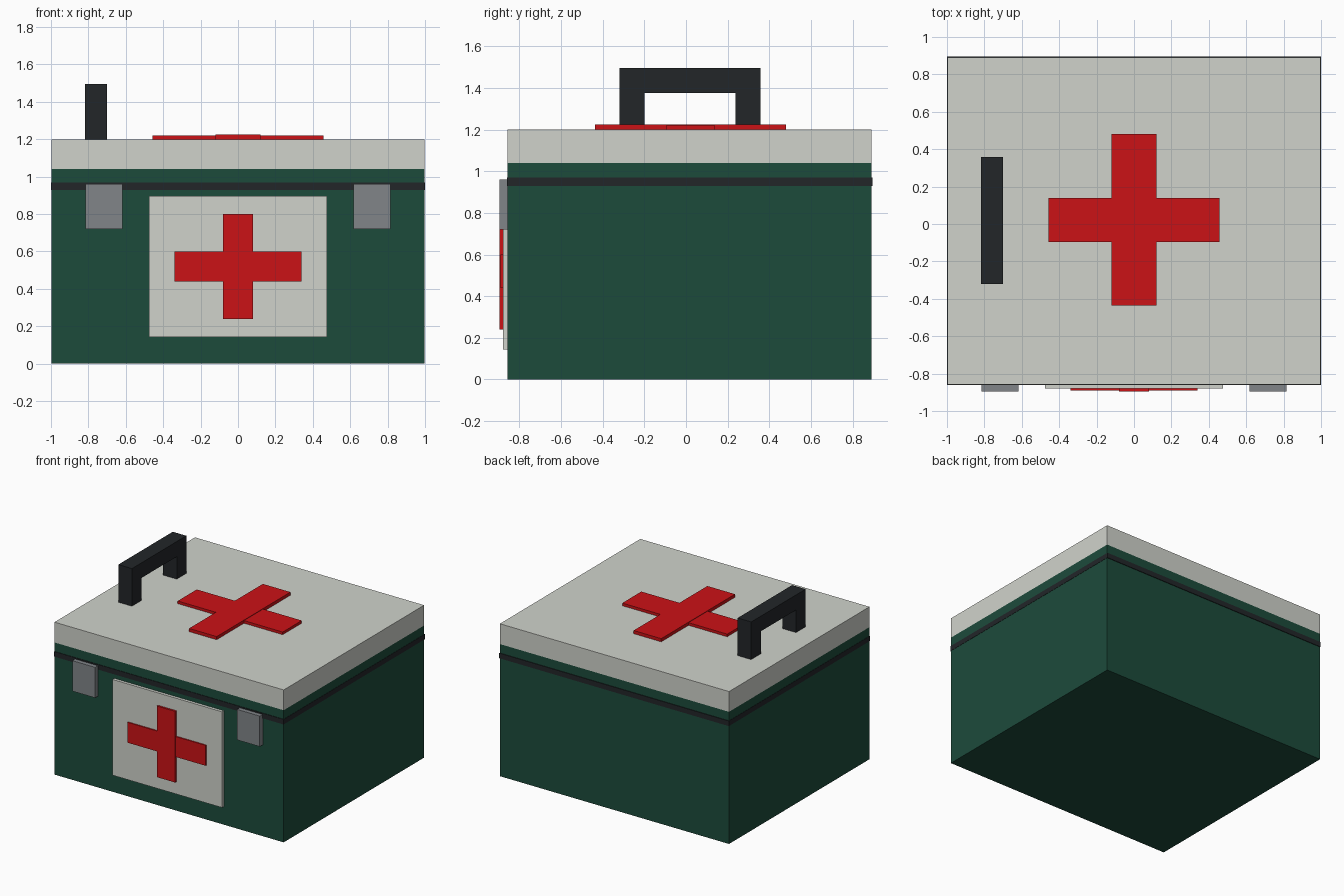
import bpy
import bmesh

if "Cube" in bpy.data.objects:
    bpy.data.objects.remove(bpy.data.objects["Cube"])


def material(name, r, g, b):
    m = bpy.data.materials.new(name)
    m.diffuse_color = (r, g, b, 1)
    m.use_nodes = True
    m.node_tree.nodes["Principled BSDF"].inputs["Base Color"].default_value = m.diffuse_color
    return m


GREEN = material("green", 0.012, 0.07, 0.044)
CREAM = material("off_white", 0.63, 0.65, 0.60)
RED = material("red", 0.60, 0.006, 0.008)
BLACK = material("black", 0.016, 0.019, 0.022)
STEEL = material("steel", 0.22, 0.235, 0.25)


def finish(name, bm, mat):
    bmesh.ops.recalc_face_normals(bm, faces=bm.faces)
    mesh = bpy.data.meshes.new(name)
    bm.to_mesh(mesh)
    bm.free()
    mesh.materials.append(mat)
    ob = bpy.data.objects.new(name, mesh)
    bpy.context.collection.objects.link(ob)
    return ob


def box(name, x, y, z, mat):
    """Box from (min, max) ranges on each axis."""
    bm = bmesh.new()
    bmesh.ops.create_cube(bm, size=1)
    for v in bm.verts:
        v.co = [r[0] + (c + 0.5) * (r[1] - r[0]) for c, r in zip(v.co, (x, y, z))]
    return finish(name, bm, mat)


# Case body, lid and dark seam band
box("case_body", (-0.998, 0.998), (-0.857, 0.89), (0, 1.04), GREEN)
box("lid", (-0.998, 0.998), (-0.857, 0.89), (1.04, 1.2), CREAM)
box("seam_band", (-1, 1), (-0.861, 0.895), (0.93, 0.97), BLACK)

# Front panel with its cross (upright bar slightly proud)
box("front_panel", (-0.477, 0.477), (-0.88, -0.85), (0.143, 0.897), CREAM)
box("front_cross_bar", (-0.34, 0.34), (-0.89, -0.875), (0.44, 0.60), RED)
box("front_cross_upright", (-0.08, 0.08), (-0.895, -0.875), (0.24, 0.80), RED)

# Lid cross
box("lid_cross_bar", (-0.457, 0.457), (-0.097, 0.14), (1.195, 1.221), RED)
box("lid_cross_upright", (-0.12, 0.12), (-0.437, 0.48), (1.195, 1.225), RED)

# Latches on both sides of the front
for side, x in (("left", -0.717), ("right", 0.717)):
    box("latch_" + side, (x - 0.099, x + 0.099), (-0.895, -0.85), (0.72, 0.96), STEEL)

# Handle: arch profile in the yz plane extruded along x
profile = [(-0.32, 1.195), (-0.32, 1.496), (0.357, 1.496), (0.357, 1.195),
           (0.238, 1.195), (0.238, 1.377), (-0.20, 1.377), (-0.20, 1.195)]
bm = bmesh.new()
face = bm.faces.new([bm.verts.new((-0.818, y, z)) for y, z in profile])
ext = bmesh.ops.extrude_face_region(bm, geom=[face], use_keep_orig=True)
bmesh.ops.translate(bm, vec=(0.118, 0, 0),
                    verts=[g for g in ext["geom"] if isinstance(g, bmesh.types.BMVert)])
finish("carry_handle", bm, BLACK)
